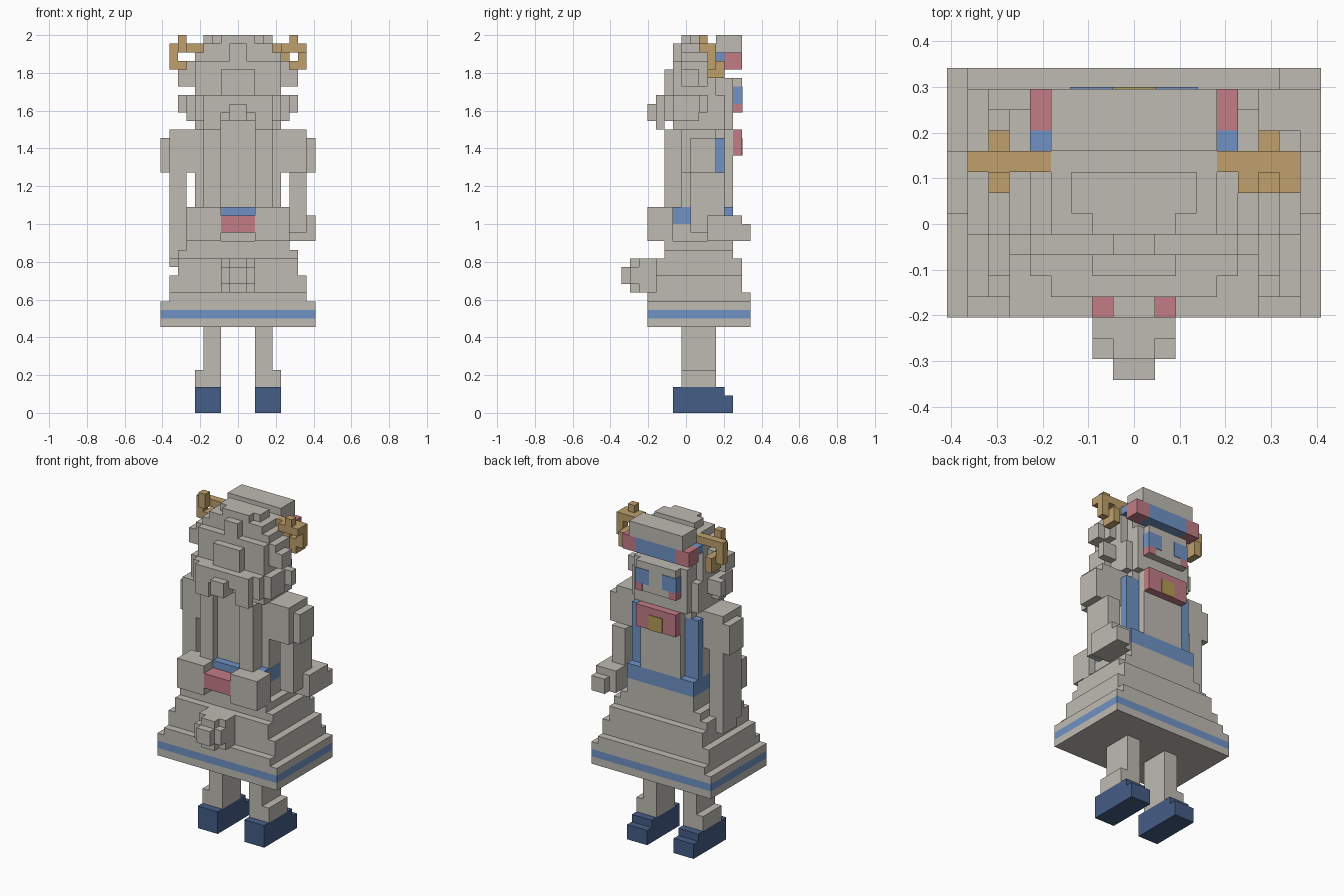
import bpy
import bmesh

if "Cube" in bpy.data.objects:
    bpy.data.objects.remove(bpy.data.objects["Cube"])

U = 2 / 44      # edge length of one block
MID = 7.5       # block row lying on y = 0


def make_material(name, rgb):
    mat = bpy.data.materials.new(name)
    mat.use_nodes = True
    colour = (*rgb, 1)
    mat.diffuse_color = colour
    mat.node_tree.nodes["Principled BSDF"].inputs["Base Color"].default_value = colour
    return mat


stone = make_material("warm_grey", (.52, .497, .451))
blue = make_material("soft_blue", (.16, .29, .56))
red = make_material("rose_red", (.54, .2, .235))
gold = make_material("antler_gold", (.52, .35, .15))
navy = make_material("navy", (.06, .11, .24))
yellow = make_material("brooch_yellow", (.45, .34, .09))


def part(name, material, *boxes, mirror=False):
    """Blocks given as spans in x, y and z, counted in block units."""
    bm = bmesh.new()
    for xs, ys, zs in boxes:
        spans = [xs, (-xs[1], -xs[0])] if mirror else [xs]
        for span in spans:
            corners = bmesh.ops.create_cube(bm, size=1)["verts"]
            for v in corners:
                v.co.x = span[v.co.x > 0] * U
                v.co.y = (ys[v.co.y > 0] - MID) * U
                v.co.z = zs[v.co.z > 0] * U
    mesh = bpy.data.meshes.new(name)
    bm.to_mesh(mesh)
    bm.free()
    mesh.materials.append(material)
    obj = bpy.data.objects.new(name, mesh)
    bpy.context.collection.objects.link(obj)
    return obj


def wide(half):
    return (-half, half)


# Shoes and legs
part("shoes", navy, ((2, 5), (6, 12), (0, 3)), ((2, 5), (12, 13), (0, 2)), mirror=True)
part("legs", stone, ((2, 5), (7, 11), (3, 5)), ((2, 4), (7, 11), (5, 10)), mirror=True)

# Tiered skirt with a painted band
part("skirt_hem", stone, (wide(9), (3, 15), (10, 11)))
part("skirt_band", blue, (wide(9), (3, 15), (11, 12)))
part("skirt_tiers", stone,
     (wide(9), (3, 15), (12, 13)),
     (wide(8), (3, 15), (13, 14)),
     (wide(8), (4, 14), (14, 16)),
     (wide(7), (4, 14), (16, 18)),
     (wide(7), (5, 13), (18, 19)),
     (wide(6), (5, 13), (19, 20)),
     (wide(5), (6, 13), (20, 22)))

# Tail puff below the sash
part("tail", stone,
     (wide(2), (2, 4), (14, 18)),
     (wide(1), (1, 2), (14, 18)),
     (wide(2), (1, 2), (15, 17)),
     (wide(1), (0, 1), (15, 17)))

# Sash and its bow
part("sash", blue, (wide(5), (6, 13), (22, 24)), (wide(2), (5, 6), (23, 24)))
part("sash_bow", stone, ((2, 6), (3, 6), (20, 24)), mirror=True)
part("sash_knot", red, (wide(2), (3, 6), (21, 23)))

# Torso, vest edges and chest
part("torso", stone, (wide(5), (7, 11), (24, 33)), (wide(4), (8, 12), (32, 34)))
part("vest", blue, (wide(5), (11, 12), (24, 32)))
part("chest", stone, (wide(3), (12, 13), (24, 33)))

# Neck bow with brooch plate
part("neck_bow", red, (wide(3), (13, 14), (30, 33)))
part("brooch", yellow, (wide(1), (14, 14.1), (30, 32)))

# Arms: one hangs, the other reaches forward
part("shoulders", stone, ((5, 8), (7, 11), (28, 33)),
     ((8, 9), (8, 11), (28, 32)), mirror=True)
part("hanging_arm", stone, ((-8, -6), (7, 11), (18, 28)), ((-8, -7), (8, 11), (17, 18)))
part("bent_arm", stone,
     ((6, 8), (8, 12), (21, 28)),
     ((6, 9), (10, 14), (20, 23)),
     ((7, 9), (14, 15), (20, 22)))

# Head and face
part("head", stone,
     (wide(4), (7, 12), (33, 42)),
     (wide(4), (12, 13), (33, 39)),
     (wide(3), (13, 14), (35, 39)))


def face_patch(name, material, xs, zs):
    # thin shell wrapping the front and outer side of the face
    part(name, material, (xs, (13, 14.08), zs), mirror=True)


face_patch("eyes", blue, (1, 3.08), (36, 38))
face_patch("cheeks", red, (2, 3.08), (35, 36))

# Hat brim, crown and cap
part("brim", blue, (wide(3), (12, 14), (40, 42)), (wide(5), (11, 12), (41, 42)))
part("brim_ends", red, ((3, 5), (12, 14), (40, 42)), mirror=True)
part("crown", stone,
     (wide(4), (11, 14), (42, 44)),
     (wide(4), (7, 11), (42, 43)),
     (wide(3), (8, 10), (43, 44)),
     (wide(2), (7, 8), (43, 44)),
     (wide(1), (6, 7), (41, 43)))

# Hair on the back and sides of the head
part("hair", stone,
     (wide(5), (7, 11), (33, 42)),
     (wide(5), (6, 7), (33, 41)),
     (wide(6), (7, 10), (38, 41)),
     (wide(6), (6, 9), (34, 37)),
     (wide(5), (5, 6), (34, 37)),
     (wide(4), (4, 5), (35, 37)),
     (wide(2), (5, 6), (36, 40)),
     (wide(1), (3, 5), (34, 36)))
part("hair_curls", stone,
     ((2, 4), (4, 5), (33, 35)),
     ((6, 7), (7, 9), (38, 40)),
     ((5, 7), (9, 10), (35, 37)),
     ((4, 5), (10, 12), (33, 37)), mirror=True)
part("long_hair", stone, ((2, 4), (5, 7), (24, 33)), mirror=True)
part("long_hair_middle", stone, (wide(2), (6, 7), (24, 34)))

# Antlers
part("antlers", gold,
     ((4, 8), (10, 11), (42, 43)),
     ((6, 7), (9, 10), (42, 44)),
     ((7, 8), (10, 11), (40, 42)),
     ((6, 7), (10, 12), (39, 41)), mirror=True)
part("antler_branch", gold, ((5, 8), (9, 10), (42, 43)), ((5, 6), (10, 11), (41, 42)))
